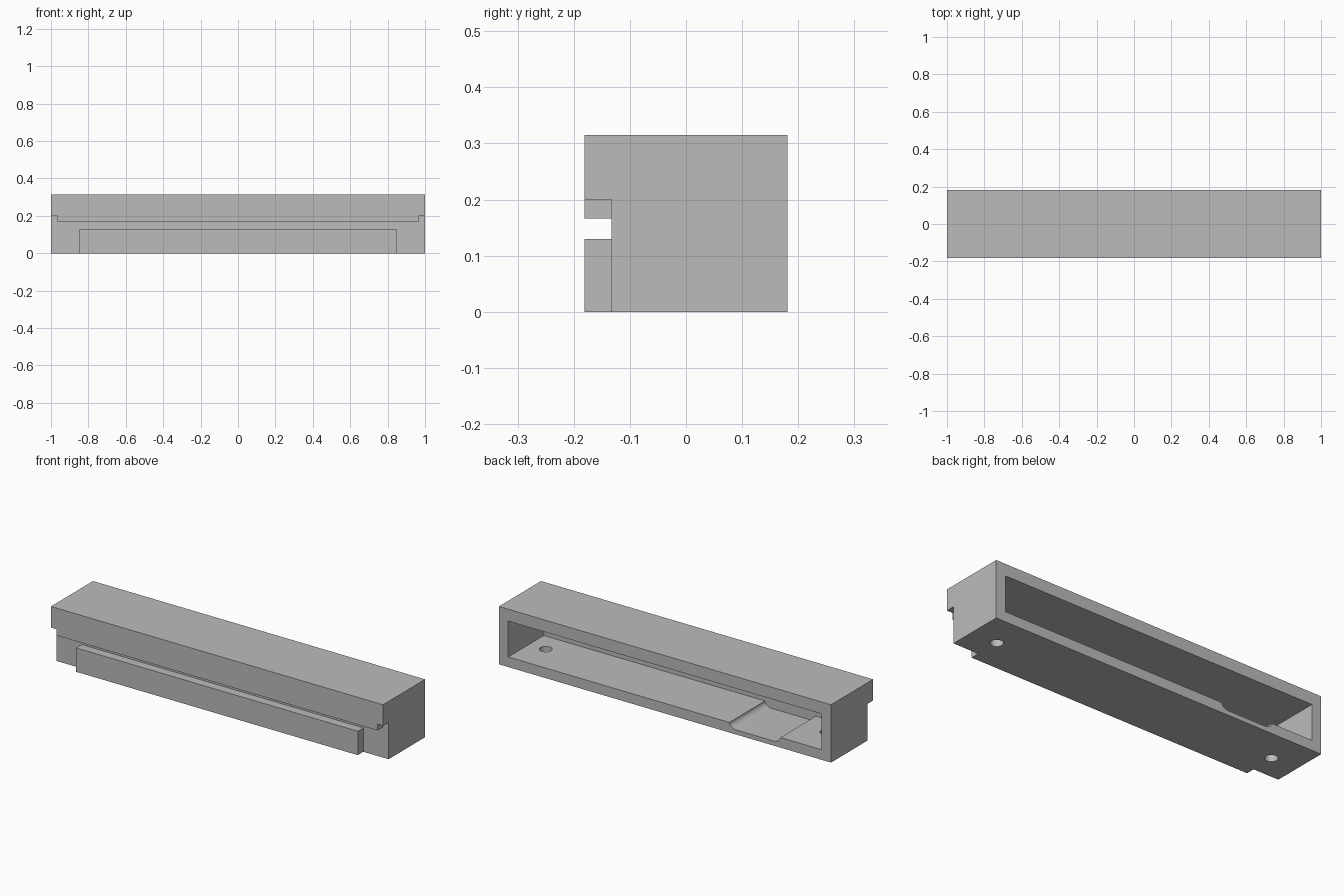
import bpy, bmesh, math

cube = bpy.data.objects.get("Cube")
if cube:
    bpy.data.objects.remove(cube, do_unlink=True)

grey = bpy.data.materials.new("light_grey")
grey.use_nodes = True
COLOUR = (0.5, 0.5, 0.5, 1.0)
grey.diffuse_color = COLOUR
for node in grey.node_tree.nodes:
    if node.type == 'BSDF_PRINCIPLED':
        node.inputs["Base Color"].default_value = COLOUR


def make_object(name, bm):
    bmesh.ops.recalc_face_normals(bm, faces=bm.faces)
    mesh = bpy.data.meshes.new(name)
    bm.to_mesh(mesh)
    bm.free()
    mesh.materials.append(grey)
    obj = bpy.data.objects.new(name, mesh)
    bpy.context.collection.objects.link(obj)
    return obj


def prism(name, outline, y0, y1):
    """Extrude an (x, z) outline along y."""
    bm = bmesh.new()
    face = bm.faces.new([bm.verts.new((x, y0, z)) for x, z in outline])
    moved = bmesh.ops.extrude_face_region(bm, geom=[face])["geom"]
    verts = [v for v in moved if isinstance(v, bmesh.types.BMVert)]
    bmesh.ops.translate(bm, verts=verts, vec=(0, y1 - y0, 0))
    return make_object(name, bm)


def bore(name, x, radius):
    """Upright cylinder through the floor."""
    bm = bmesh.new()
    bmesh.ops.create_cone(bm, cap_ends=True, segments=32, radius1=radius,
                          radius2=radius, depth=0.2)
    bmesh.ops.translate(bm, verts=bm.verts, vec=(x, 0, 0.03))
    return make_object(name, bm)


def cut(target, cutter):
    mod = target.modifiers.new(cutter.name, 'BOOLEAN')
    mod.operation = 'DIFFERENCE'
    mod.solver = 'EXACT'
    mod.object = cutter
    bpy.context.view_layer.objects.active = target
    bpy.ops.object.modifier_apply(modifier=mod.name)
    bpy.data.objects.remove(cutter, do_unlink=True)


# Solid block
HEIGHT, BACK = 0.315, 0.181
FLOOR, CEILING, INNER = 0.055, 0.25, 0.944
housing = prism("housing", [(-1, 0), (1, 0), (1, HEIGHT), (-1, HEIGHT)], -BACK, BACK)

# Front relief that leaves the upper lip and the lower rail
half = [(0.848, 0.13), (0.848, -0.1), (1.1, -0.1),
        (1.1, 0.2), (0.966, 0.2), (0.966, 0.166)]
relief = half + [(-x, z) for x, z in reversed(half)]
cut(housing, prism("front_relief", relief, -0.4, -0.133))

# Cavity open to the back, with a rounded scoop in its floor
SCOOP_L, SCOOP_R, RX, RZ = -0.695, -0.388, 0.042, 0.03
angles = [math.radians(a) for a in range(0, 91, 9)]
left_arc = [(SCOOP_L + RX * (1 - math.cos(a)), FLOOR - RZ * math.sin(a)) for a in angles]
right_arc = [(SCOOP_R - RX * (1 - math.cos(a)), FLOOR - RZ * math.sin(a))
             for a in reversed(angles)]
cavity = ([(-INNER, CEILING), (-INNER, FLOOR)] + left_arc + right_arc
          + [(INNER, FLOOR), (INNER, CEILING)])
cut(housing, prism("cavity", cavity, -0.125, 0.4))

# Mounting holes
for side in (-1, 1):
    cut(housing, bore("mounting_hole", side * 0.845, 0.032))

# Smooth arcs, crisp corners
bpy.ops.object.select_all(action='DESELECT')
housing.select_set(True)
bpy.context.view_layer.objects.active = housing
bpy.ops.object.shade_smooth_by_angle(angle=math.radians(30))
